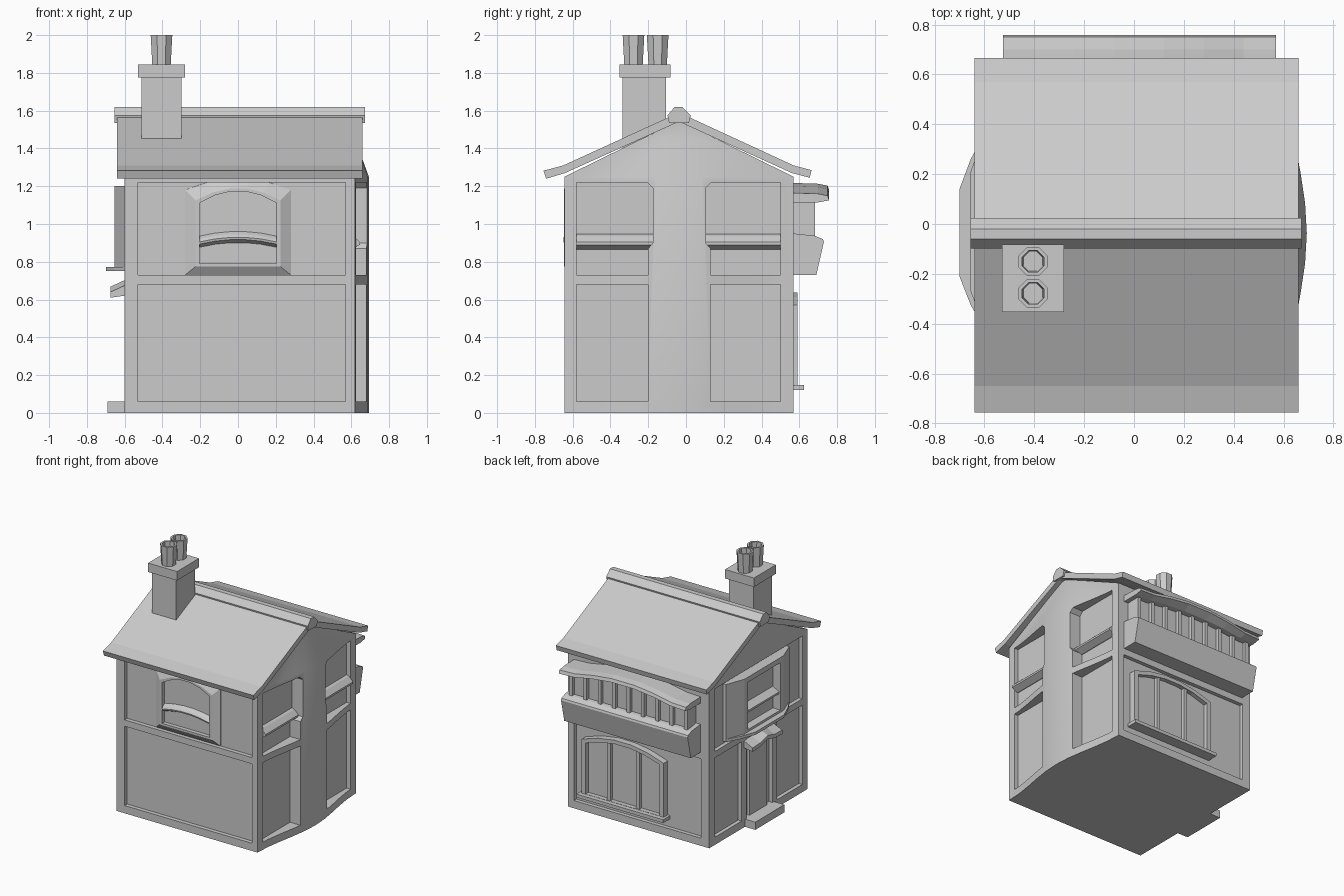
import bpy, bmesh, math
from mathutils import Vector

if "Cube" in bpy.data.objects:
    bpy.data.objects.remove(bpy.data.objects["Cube"])


def make(name, bm):
    bmesh.ops.recalc_face_normals(bm, faces=bm.faces)
    me = bpy.data.meshes.new(name)
    bm.to_mesh(me)
    bm.free()
    ob = bpy.data.objects.new(name, me)
    bpy.context.collection.objects.link(ob)
    return ob


def add_loft(bm, rings, cap0=True, cap1=True):
    vs = [[bm.verts.new(p) for p in r] for r in rings]
    n = len(vs[0])
    for a, b in zip(vs, vs[1:]):
        for i in range(n):
            bm.faces.new((a[i], a[(i + 1) % n], b[(i + 1) % n], b[i]))
    if cap0:
        bm.faces.new(vs[0])
    if cap1:
        bm.faces.new(vs[-1])


def loft(name, rings, cap0=True, cap1=True):
    bm = bmesh.new()
    add_loft(bm, rings, cap0, cap1)
    return make(name, bm)


def slab(pts, axis, a, b):
    """Two rings extruding a 2D outline along an axis."""
    f = {'x': lambda p, t: (t, p[0], p[1]),
         'y': lambda p, t: (p[0], t, p[1]),
         'z': lambda p, t: (p[0], p[1], t)}[axis]
    return [[f(p, t) for p in pts] for t in (a, b)]


def prism(name, pts, axis, a, b):
    return loft(name, slab(pts, axis, a, b))


def rect(a0, a1, b0, b1):
    return [(a0, b0), (a1, b0), (a1, b1), (a0, b1)]


def boxes(name, dims):
    bm = bmesh.new()
    for x0, x1, y0, y1, z0, z1 in dims:
        add_loft(bm, slab(rect(x0, x1, y0, y1), 'z', z0, z1))
    return make(name, bm)


def arch(x0, x1, z0, zs, zp, y):
    """Arched opening outline in a plane of constant y."""
    c, h = (x0 + x1) / 2, (x1 - x0) / 2
    top = [(c + h * t, y, zs + (zp - zs) * (1 - t * t)) for t in (1, .6, .2, -.2, -.6, -1)]
    return [(x0, y, z0), (x1, y, z0)] + top


# House body: bowed right wall that flattens out in the gable
CY = -0.037


def plan(half, bow, z):
    ts = [-1, -.8, -.6, -.4, -.2, 0, .2, .4, .6, .8, 1]
    right = [(0.62 + bow * (0.5 + 0.5 * math.cos(math.pi * t)), CY + half * t, z) for t in ts]
    return right + [(-0.60, CY + half, z), (-0.60, CY - half, z)]


body = loft("house_body", [plan(.607, .073, 0), plan(.607, .073, 1.25),
                           plan(.2, .0, 1.45), plan(.02, 0, 1.535)])

# Recessed timber-frame panels, cut in one go
bm = bmesh.new()
for z0, z1 in ((.06, .68), (.73, 1.22)):
    add_loft(bm, slab(rect(-.53, .57, z0, z1), 'y', -.8, -.612))
add_loft(bm, slab(rect(-.53, .57, .06, .68), 'y', .54, .8))
for a, b in ((-.58, -.2), (.50, .13)):
    add_loft(bm, slab(rect(a, b, .06, .68), 'x', .59, .9))
    s = 1 if b > a else -1
    c = b + s * .025 if s > 0 else b - .025
    add_loft(bm, slab([(a, .73), (b, .73), (b, .87), (c, .90), (c, 1.19),
                       (c - s * .03, 1.22), (a, 1.22)], 'x', .59, .9))
for a, b in ((-.58, -.27), (-.21, .11), (.17, .50)):
    add_loft(bm, slab(rect(a, b, .06, .68), 'x', -.9, -.57))
add_loft(bm, slab(rect(-.58, .50, .73, 1.22), 'x', -.9, -.57))
cutter = make("panel_cutter", bm)
cutter.hide_render = True
mod = body.modifiers.new("panels", 'BOOLEAN')
mod.operation, mod.object, mod.solver = 'DIFFERENCE', cutter, 'EXACT'
bpy.context.view_layer.update()
mesh = bpy.data.meshes.new_from_object(body.evaluated_get(bpy.context.evaluated_depsgraph_get()))
body.modifiers.clear()
body.data = mesh
bpy.data.objects.remove(cutter)
bpy.context.view_layer.objects.active = body
body.select_set(True)
bpy.ops.object.shade_smooth_by_angle(angle=math.radians(20))
body.select_set(False)

# Roof with kicked eaves, and ridge cap
prism("roof", [(-.755, 1.282), (-.65, 1.31), (CY, 1.59), (.57, 1.31), (.665, 1.285),
               (.655, 1.245), (.56, 1.27), (CY, 1.542), (-.64, 1.27), (-.74, 1.24)], 'x', -.64, .66)
prism("ridge_cap", [(-.09, 1.535), (-.098, 1.575), (-.06, 1.62), (-.02, 1.62),
                    (.025, 1.575), (.015, 1.535)], 'x', -.655, .672)

# Chimney with two hollow octagonal pots
boxes("chimney_stack", [(-.51, -.30, -.335, -.105, 1.36, 1.775)])
boxes("chimney_cap", [(-.53, -.28, -.353, -.082, 1.775, 1.845)])


def octagon(y, r, z):
    return [(-.405 + r * math.cos(math.pi * (i + .5) / 4),
             y + r * math.sin(math.pi * (i + .5) / 4), z) for i in range(8)]


for i, y in enumerate((-.278, -.15)):
    loft(f"chimney_pot_{i + 1}", [octagon(y, .052, 1.83), octagon(y, .062, 2.0),
                                  octagon(y, .047, 2.0), octagon(y, .042, 1.87)])

# Front window: flared surround, pane and curved sill
loft("front_window_surround", [
    arch(-.28, .28, .73, 1.18, 1.245, -.605), arch(-.28, .28, .73, 1.18, 1.24, -.614),
    arch(-.225, .225, .775, 1.125, 1.19, -.645), arch(-.205, .205, .79, 1.11, 1.175, -.645),
    arch(-.205, .205, .79, 1.11, 1.175, -.613)], cap0=False)
loft("front_window_sill", [
    [(x, y, z + .025 * (1 - (x / .205) ** 2)) for y, z in
     ((-.60, .945), (-.635, .92), (-.648, .905), (-.645, .893), (-.60, .87))]
    for x in (-.205, -.12, -.04, .04, .12, .205)])

# Right side sills
for i, (a, b) in enumerate(((-.58, -.17), (.10, .50))):
    prism(f"right_sill_{i + 1}", [(.58, .95), (.61, .938), (.645, .905), (.645, .89), (.60, .865), (.58, .865)],
          'y', a, b)

# Left bay window with bowed sill and a middle bar
def bay(y0, y1, z0, z1, x):
    return [(x, y, z) for y, z in rect(y0, y1, z0, z1)]


loft("left_bay_window", [bay(-.42, .36, .75, 1.20, -.565), bay(-.42, .36, .75, 1.20, -.60),
                         bay(-.27, .21, .75, 1.20, -.655), bay(-.23, .17, .79, 1.16, -.655),
                         bay(-.23, .17, .79, 1.16, -.59)], cap0=False)
prism("left_bay_sill", [(-.57, -.42), (-.60, -.42), (-.655, -.325), (-.70, -.21),
                        (-.70, .14), (-.655, .26), (-.60, .36), (-.57, .36)], 'z', .75, .772)
prism("left_bay_bar", [(-.58, .965), (-.645, .93), (-.645, .915), (-.58, .89)], 'y', -.23, .17)

# Side door: canopy, step and door posts
loft("door_canopy", [[(x, y, z + d) for x, z in ((-.57, .68), (-.60, .675), (-.675, .64), (-.675, .61), (-.57, .625))]
                     for y, d in ((-.225, 0), (-.13, .005), (-.045, .028), (.045, .005), (.14, 0))])
boxes("door_step", [(-.69, -.57, -.23, .13, 0, .06)])
boxes("door", [(-.59, -.56, -.16, .06, .06, .63)])

# Back lower window with arched frame, mullions and sill
loft("back_window_frame", [
    arch(-.22, .49, .13, .57, .64, .53), arch(-.22, .49, .13, .57, .64, .59),
    arch(-.185, .455, .15, .55, .61, .59), arch(-.185, .455, .15, .55, .61, .555)], cap0=False)
boxes("back_window_mullions", [(x - .014, x + .014, .54, .582, .14, .60) for x in (.01, .26)])
boxes("back_window_sill", [(-.24, .51, .53, .625, .122, .148)])

# Back balcony: flower-box trough, row of panes, arched canopy
prism("balcony_trough", [(.55, .73), (.69, .73), (.73, .905), (.725, .92), (.68, .938), (.55, .952)],
      'x', -.525, .57)
boxes("balcony_panes", [(-.48, .525, .55, .655, .93, 1.15)])
n = 8
boxes("balcony_mullions", [(x - .014, x + .014, .60, .682, .93, 1.155)
                           for x in (-.475 + .995 * i / n for i in range(n + 1))])
boxes("balcony_end_posts", [(x - .012, x + .012, .57 + .0, .60, .93, 1.155) for x in (-.475, .52)])
loft("balcony_canopy", [
    [(x, y, z + d) for y, z in ((.55, 1.165), (.70, 1.16), (.75, 1.15))] +
    [(x, .758, 1.125 + d), (x, .70, 1.115 + d * .6), (x, .55, 1.115 + d * .6)]
    for x, d in ((-.525, 0), (-.40, .005), (-.24, .035), (-.08, .053), (.12, .053), (.28, .035), (.44, .005), (.57, 0))])
